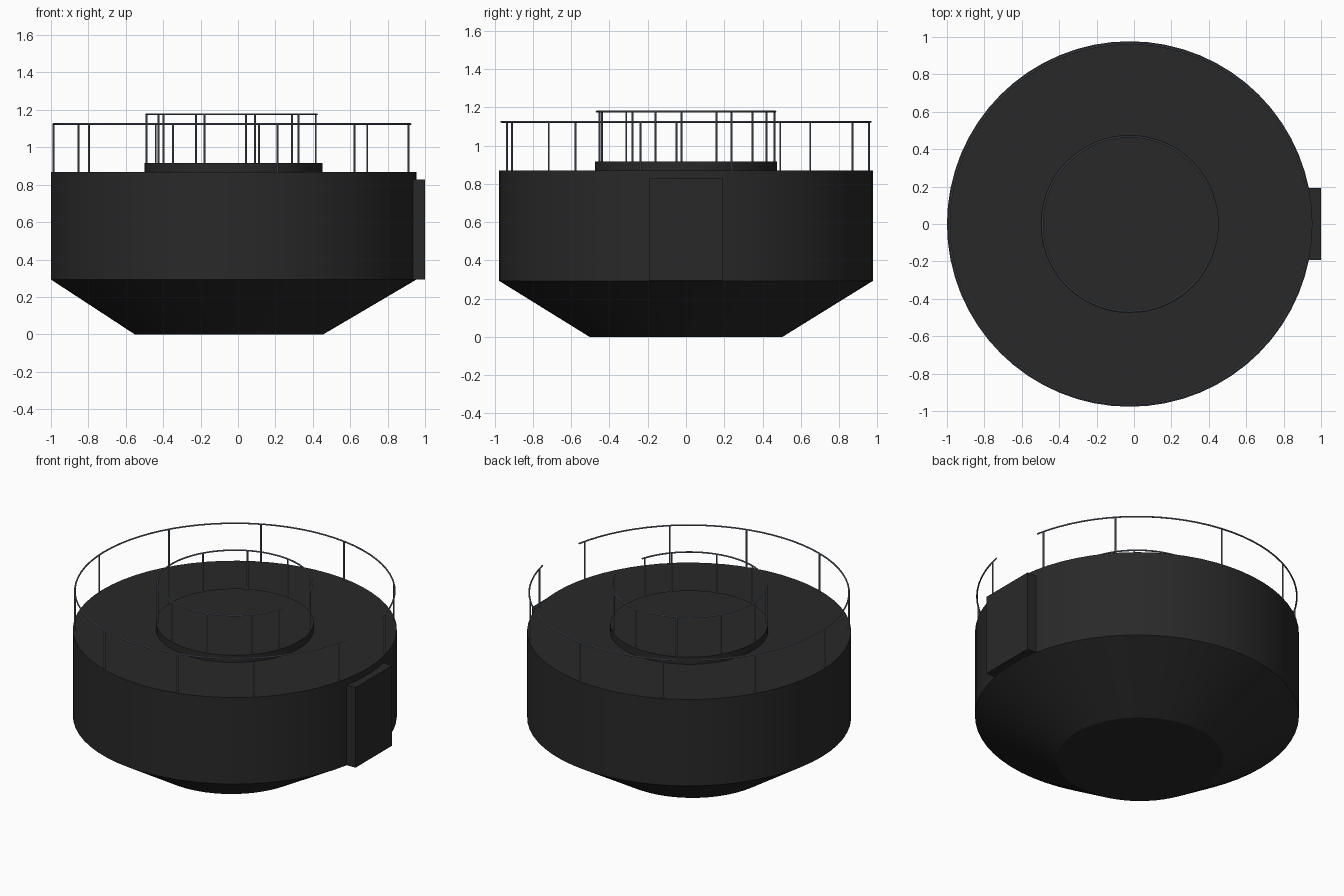
import bpy, bmesh
from math import sin, cos, radians, pi

if "Cube" in bpy.data.objects:
    bpy.data.objects.remove(bpy.data.objects["Cube"])

CX = -0.023          # axis of the round body
SIDES = 64


def material(name, rgb):
    m = bpy.data.materials.new(name)
    m.diffuse_color = (*rgb, 1)
    m.use_nodes = True
    m.node_tree.nodes["Principled BSDF"].inputs["Base Color"].default_value = m.diffuse_color
    return m


dark = material("dark_shell", (0.022, 0.022, 0.022))
steel = material("rail_steel", (0.13, 0.16, 0.20))


def finish(bm, name, mat, smooth=True):
    bmesh.ops.recalc_face_normals(bm, faces=bm.faces)
    me = bpy.data.meshes.new(name)
    bm.to_mesh(me)
    bm.free()
    ob = bpy.data.objects.new(name, me)
    bpy.context.collection.objects.link(ob)
    me.materials.append(mat)
    if smooth:
        bpy.ops.object.select_all(action='DESELECT')
        ob.select_set(True)
        bpy.context.view_layer.objects.active = ob
        bpy.ops.object.shade_smooth_by_angle(angle=radians(30))
    return ob


def stacked_rings(name, rings, mat):
    """Closed solid through circles given as (centre x, radius, z)."""
    bm = bmesh.new()
    loops = [[bm.verts.new((cx + r * cos(2 * pi * i / SIDES), r * sin(2 * pi * i / SIDES), z))
              for i in range(SIDES)] for cx, r, z in rings]
    for a, b in zip(loops, loops[1:]):
        for i in range(SIDES):
            j = (i + 1) % SIDES
            bm.faces.new((a[i], a[j], b[j], b[i]))
    bm.faces.new(loops[0])
    bm.faces.new(loops[-1])
    return finish(bm, name, mat)


def railing(name, radius, z0, z1, end, posts, tube=0.005):
    """Open ring handrail plus its upright posts; angles in degrees."""
    bm = bmesh.new()
    n, k = 72, 8
    loops = []
    for i in range(n + 1):
        a = radians(end + (360 - 2 * end) * i / n)
        loop = []
        for s in range(k):
            t = 2 * pi * s / k
            r = radius + tube * cos(t)
            loop.append(bm.verts.new((CX + r * cos(a), r * sin(a), z1 + tube * sin(t))))
        loops.append(loop)
    for a, b in zip(loops, loops[1:]):
        for s in range(k):
            bm.faces.new((a[s], a[(s + 1) % k], b[(s + 1) % k], b[s]))
    bm.faces.new(loops[0])
    bm.faces.new(loops[-1])
    for deg in posts:
        res = bmesh.ops.create_cone(bm, cap_ends=True, segments=k, radius1=tube,
                                    radius2=tube, depth=z1 - z0)
        bmesh.ops.translate(bm, verts=res["verts"],
                            vec=(CX + radius * cos(radians(deg)),
                                 radius * sin(radians(deg)), (z0 + z1) / 2))
    return finish(bm, name, steel)


# Drum with tapered underside (the foot sits slightly off axis)
stacked_rings("drum_body", [(-0.048, 0.504, 0), (CX, 0.977, 0.293), (CX, 0.977, 0.869)], dark)

# Raised round platform on the roof
stacked_rings("roof_platform", [(CX, 0.476, 0.86), (CX, 0.476, 0.917)], dark)

# Box on the right side
bm = bmesh.new()
bmesh.ops.create_cube(bm, size=1)
bmesh.ops.scale(bm, verts=bm.verts, vec=(0.12, 0.386, 0.533))
bmesh.ops.translate(bm, verts=bm.verts, vec=(0.94, 0, 0.5605))
finish(bm, "side_box", dark, smooth=False)

# Guard rails, both open above the box
shared = [82, 115.6, 149.3, 183, 216.7, 250.4, 284]
railing("outer_railing", 0.965, 0.865, 1.124, 11.5, [14.3, 42.3] + shared + [312, 345.7])
railing("inner_railing", 0.467, 0.91, 1.177, 17.5, [20, 48] + shared + [318, 340])
